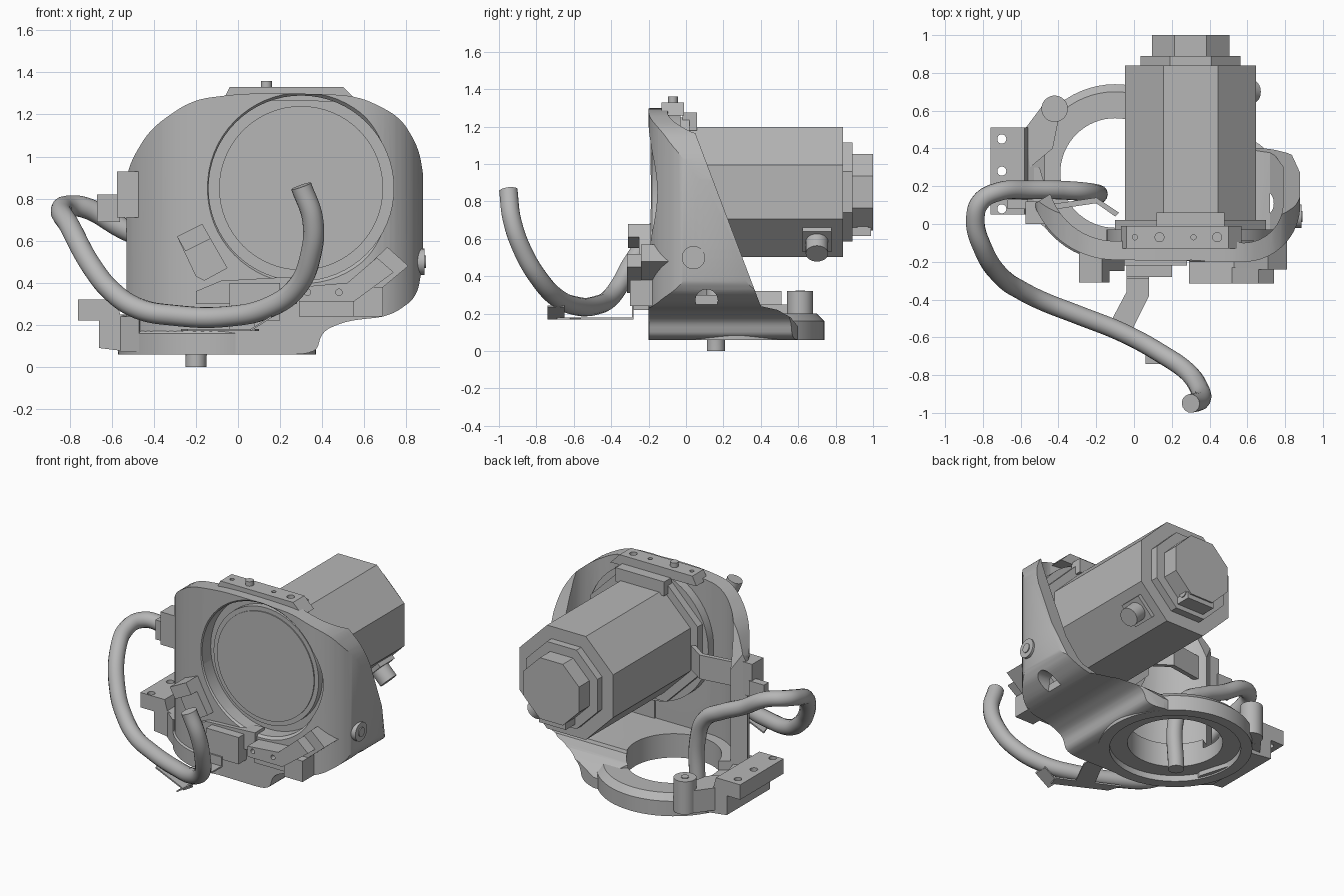
import bpy, bmesh, math
from mathutils import Vector, Matrix

cube = bpy.data.objects.get("Cube")
if cube:
    bpy.data.objects.remove(cube)

GREY = (0.47, 0.47, 0.47, 1)
metal = bpy.data.materials.new("plain_grey")
metal.use_nodes = True
metal.diffuse_color = GREY
metal.node_tree.nodes["Principled BSDF"].inputs["Base Color"].default_value = GREY


def finish(bm, name):
    bmesh.ops.recalc_face_normals(bm, faces=bm.faces)
    mesh = bpy.data.meshes.new(name)
    bm.to_mesh(mesh)
    bm.free()
    obj = bpy.data.objects.new(name, mesh)
    bpy.context.collection.objects.link(obj)
    mesh.materials.append(metal)
    return obj


def prism(name, pts, axis, lo, hi):
    """Extrude a 2D outline along an axis."""
    place = {"x": lambda a, b, h: (h, a, b),
             "y": lambda a, b, h: (a, h, b),
             "z": lambda a, b, h: (a, b, h)}[axis]
    bm = bmesh.new()
    face = bm.faces.new([bm.verts.new(place(a, b, lo)) for a, b in pts])
    ext = bmesh.ops.extrude_face_region(bm, geom=[face])["geom"]
    shift = Vector(place(0, 0, hi - lo))
    bmesh.ops.translate(bm, vec=shift, verts=[g for g in ext if isinstance(g, bmesh.types.BMVert)])
    return finish(bm, name)


def box(name, x, y, z):
    return prism(name, [(x[0], y[0]), (x[1], y[0]), (x[1], y[1]), (x[0], y[1])], "z", *z)


def rod(name, start, end, r, sides=32, r2=None, turn=0):
    """Cylinder between two points."""
    a, b = Vector(start), Vector(end)
    bm = bmesh.new()
    rot = (b - a).to_track_quat("Z", "Y").to_matrix().to_4x4()
    bmesh.ops.create_cone(bm, cap_ends=True, segments=sides, radius1=r,
                          radius2=r if r2 is None else r2, depth=(b - a).length,
                          matrix=Matrix.Translation((a + b) / 2) @ rot @ Matrix.Rotation(turn, 4, "Z"))
    return finish(bm, name)


def bake(obj):
    """Turn the object with its modifiers into a plain mesh."""
    bpy.context.view_layer.update()
    graph = bpy.context.evaluated_depsgraph_get()
    mesh = bpy.data.meshes.new_from_object(obj.evaluated_get(graph))
    obj.modifiers.clear()
    obj.data = mesh


def combine(obj, *tools, op="DIFFERENCE"):
    for tool in tools:
        mod = obj.modifiers.new("cut", "BOOLEAN")
        mod.operation, mod.solver, mod.object = op, "EXACT", tool
        bake(obj)
        bpy.data.objects.remove(tool)


def arc(cx, cy, r, a0, a1, n=16):
    angles = [math.radians(a0 + (a1 - a0) * i / n) for i in range(n + 1)]
    return [(cx + r * math.cos(a), cy + r * math.sin(a)) for a in angles]


def rounded(pts, passes=3):
    """Corner cutting for a smooth closed outline."""
    for _ in range(passes):
        new = []
        for (a, b), (c, d) in zip(pts, pts[1:] + pts[:1]):
            new += [(a * .8 + c * .2, b * .8 + d * .2), (a * .2 + c * .8, b * .2 + d * .8)]
        pts = new
    return pts


BX, BY = -0.1, 0.27        # base ring centre
MX, MZ = 0.3, 0.85         # motor axis

# Housing: plan, front and side outlines intersected, then hollowed
plan = arc(BX, BY, 0.46, 201, 270) + [(0.45, -0.2)] + \
    arc(0.58, 0.1, 0.3, 270, 360) + [(0.88, 0.27), (0.82, 0.4), (0.5, 0.53), (0.2, 0.62), (0.1, 0.5)]
outline = rounded([(-0.6, 0.06), (0.1, 0.06), (0.37, 0.06), (0.4, 0.17), (0.52, 0.22), (0.72, 0.24),
                   (0.85, 0.33), (0.88, 0.5), (0.89, 0.85), (0.86, 1.04), (0.77, 1.19), (0.57, 1.29),
                   (0.3, 1.3), (0.02, 1.3), (-0.22, 1.27), (-0.42, 1.13), (-0.53, 0.94),
                   (-0.57, 0.6), (-0.57, 0.2)])
housing = prism("housing", plan, "z", 0.06, 1.4)
combine(housing, prism("front_cut", outline, "y", -0.5, 0.8),
        prism("side_cut", [(-0.3, 0), (0.6, 0), (0.6, 0.13), (0.56, 0.18), (0.49, 0.22), (0.4, 0.24),
                           (0.01, 1.27), (0, 1.4), (-0.3, 1.4)], "x", -1, 1), op="INTERSECT")
inner = [(-0.46, 1), (-0.46, BY)] + arc(BX, BY, 0.36, 180, 270) + [(0.5, -0.09)] + \
    arc(0.58, 0.11, 0.21, 270, 360, 8) + [(0.79, 0.3), (0.7, 0.43), (0.7, 1)]
hollow = prism("hollow", inner, "z", 0.2, 2)
combine(hollow, prism("hollow_floor", [(-0.6, 0.26), (0.62, 0.26), (0.72, 0.3), (0.8, 0.42), (0.8, 1.9),
                                       (-0.6, 1.9)], "y", -1, 1.1), op="INTERSECT")
combine(housing, hollow,
        rod("opening", (MX, -0.5, MZ), (MX, 0.1, MZ), 0.44, 64),
        rod("opening_chamfer", (MX, -0.21, MZ), (MX, -0.17, MZ), 0.465, 64, 0.43),
        rod("bore", (BX, BY, 0), (BX, BY, 0.5), 0.29, 64),
        rod("recess", (BX, BY, 0), (BX, BY, 0.1), 0.4, 64),
        rod("side_hole", (0.72, 0.11, 0.27), (1, 0.11, 0.27), 0.06))

# Base ring with a sloped shoulder and a wide recess underneath
base = rod("base_ring", (BX, BY, 0.06), (BX, BY, 0.16), 0.47, 64)
shoulder = rod("base_shoulder", (BX, BY, 0.16), (BX, BY, 0.2), 0.47, 64, 0.43)
combine(base, rod("recess", (BX, BY, 0), (BX, BY, 0.1), 0.4, 64))
for part in (base, shoulder):
    combine(part, rod("bore", (BX, BY, 0), (BX, BY, 0.5), 0.29, 64))
rod("base_boss", (-0.42, 0.61, 0.1), (-0.42, 0.61, 0.32), 0.07)
rod("base_boss_screw", (-0.42, 0.61, 0.3), (-0.42, 0.61, 0.325), 0.025)
prism("base_boss_arm", [(-0.58, 0.5), (-0.49, 0.62), (-0.4, 0.55), (-0.43, 0.4), (-0.55, 0.3)],
      "z", 0.1, 0.25)

# Side mounting bracket
bracket = prism("side_bracket", [(-0.76, 0.22), (-0.66, 0.22), (-0.66, 0.09), (-0.5, 0.07), (-0.47, 0.22),
                                 (-0.56, 0.25), (-0.58, 0.32), (-0.76, 0.32)], "y", 0.05, 0.51)
combine(bracket, *[rod("hole", (-0.7, y, 0), (-0.7, y, 0.5), 0.024) for y in (0.08, 0.28, 0.45)])
prism("side_bracket_foot", [(-0.57, 0.06), (-0.47, -0.02), (-0.44, 0.1), (-0.5, 0.3), (-0.57, 0.3)],
      "z", 0.07, 0.24)

# Motor
EIGHTH = math.pi / 8


def octagon(name, apothem, y0, y1):
    return rod(name, (MX, y0, MZ), (MX, y1, MZ), apothem / math.cos(EIGHTH), 8, turn=EIGHTH)


octagon("motor_flange", 0.4, -0.08, 0.02)
box("motor_flange_tab", (0.12, 0.48), (-0.02, 0.06), (1.18, 1.275))
octagon("motor_body", 0.347, 0.01, 0.84)
octagon("motor_end_plate", 0.265, 0.83, 0.89)
octagon("motor_end_cap", 0.205, 0.88, 1.0)
box("motor_end_block", (0.2, 0.4), (0.88, 0.99), (0.615, 0.73))
rod("motor_end_socket", (0.4, 0.945, 0.67), (0.406, 0.945, 0.67), 0.03)
rod("motor_seat_ring", (MX, -0.09, MZ), (MX, -0.03, MZ), 0.445, 64)
rod("motor_face", (MX, -0.13, MZ), (MX, 0, MZ), 0.39, 64)
rod("motor_face_disc", (MX, -0.137, MZ), (MX, -0.12, MZ), 0.36, 64)

# Motor connector on the lower slanted face
corner, out = Vector((0.544, 0.7, 0.606)), Vector((1, 0, -1)).normalized()
rod("connector_pad", corner - out * 0.03, corner + out * 0.03, 0.11, 4, turn=math.pi / 4)
rod("connector_plug", corner, corner + out * 0.12, 0.06)

# Top mounting block
top = prism("top_block", [(-0.07, 1.27), (0.57, 1.26), (0.5, 1.33), (-0.04, 1.33)], "y", -0.13, -0.01)
combine(top, *[rod("hole", (x, -0.07, 1.29), (x, -0.07, 1.5), r)
               for x, r in ((0.005, 0.014), (0.315, 0.014), (0.44, 0.024))])
rod("top_peg", (0.135, -0.07, 1.3), (0.135, -0.07, 1.36), 0.026)

# Front lower blocks
prism("front_bar", [(0.29, 0.24), (0.69, 0.24), (0.69, 0.38), (0.81, 0.48), (0.71, 0.57),
                    (0.53, 0.4), (0.29, 0.38)], "y", -0.24, -0.08)
box("front_bar_foot", (0.55, 0.69), (-0.3, -0.2), (0.24, 0.38))
plate = prism("front_bar_plate", [(0.29, 0.31), (0.55, 0.31), (0.74, 0.45), (0.66, 0.52),
                                  (0.52, 0.4), (0.29, 0.38)], "y", -0.315, -0.23)
combine(plate, *[rod("hole", (x, -0.4, 0.355), (x, -0.28, 0.355), 0.015) for x in (0.33, 0.48)])
prism("front_step", [(-0.2, 0.3), (0.28, 0.3), (0.28, 0.43), (-0.08, 0.41), (-0.2, 0.36)],
      "y", -0.22, -0.12)
box("front_step_block", (-0.04, 0.2), (-0.28, -0.19), (0.22, 0.4))
prism("front_clip", [(-0.29, 0.62), (-0.17, 0.68), (-0.05, 0.47), (-0.16, 0.41), (-0.2, 0.43)],
      "y", -0.25, -0.1)
prism("front_clip_head", [(-0.29, 0.62), (-0.17, 0.68), (-0.13, 0.61), (-0.25, 0.55)], "y", -0.31, -0.2)

# Left side clamp for the hose
box("clamp_block", (-0.575, -0.46), (0.0, 0.12), (0.71, 0.93))
box("clamp_arm", (-0.67, -0.56), (0.08, 0.13), (0.69, 0.82))
prism("clamp_sheet", [(-0.47, 0.1), (-0.2, 0.14), (-0.08, 0.06), (-0.1, 0.04), (-0.2, 0.11), (-0.47, 0.07)],
      "z", 0.74, 0.9)

# Side screw
rod("side_screw_seat", (0.82, 0.04, 0.5), (0.887, 0.04, 0.5), 0.062)
rod("side_screw", (0.87, 0.04, 0.5), (0.893, 0.04, 0.5), 0.03)

# Hose support strap and cradle
prism("strap", [(-0.04, -0.28), (0.08, -0.28), (0.08, -0.38), (-0.02, -0.58), (-0.13, -0.53),
                (-0.04, -0.36)], "z", 0.17, 0.18)
box("strap_tab", (-0.04, 0.08), (-0.29, -0.28), (0.17, 0.24))
prism("cradle", [(-0.27, -0.44), (-0.24, -0.53), (0.08, -0.69), (0.1, -0.62)], "z", 0.17, 0.18)
prism("cradle_wing", [(0.06, 0.17), (0.16, 0.235), (0.16, 0.245), (0.06, 0.18)], "y", -0.74, -0.65)

# Hose
path = [(-0.2, 0.16, 0), (-0.2, 0.16, 0.35), (-0.26, 0.17, 0.5), (-0.4, 0.18, 0.59), (-0.55, 0.18, 0.66),
        (-0.72, 0.17, 0.755), (-0.81, 0.12, 0.765), (-0.84, 0.03, 0.745), (-0.8, -0.13, 0.67),
        (-0.69, -0.29, 0.47), (-0.6, -0.35, 0.36), (-0.48, -0.41, 0.28), (-0.3, -0.48, 0.245),
        (-0.05, -0.58, 0.24), (0.15, -0.69, 0.285), (0.28, -0.78, 0.38), (0.345, -0.87, 0.53),
        (0.355, -0.93, 0.7), (0.3, -0.95, 0.86)]
curve = bpy.data.curves.new("hose_path", "CURVE")
curve.dimensions, curve.bevel_depth, curve.bevel_resolution = "3D", 0.05, 5
curve.use_fill_caps = True
spline = curve.splines.new("BEZIER")
spline.bezier_points.add(len(path) - 1)
for point, co in zip(spline.bezier_points, path):
    point.co = co
    point.handle_left_type = point.handle_right_type = "AUTO"
guide = bpy.data.objects.new("hose_guide", curve)
bpy.context.collection.objects.link(guide)
bpy.context.view_layer.update()
graph = bpy.context.evaluated_depsgraph_get()
hose = bpy.data.objects.new("hose", bpy.data.meshes.new_from_object(guide.evaluated_get(graph)))
bpy.context.collection.objects.link(hose)
hose.data.materials.clear()
hose.data.materials.append(metal)
bpy.data.objects.remove(guide)

# Smooth shading with sharp edges kept
bpy.ops.object.select_all(action="DESELECT")
for obj in bpy.context.collection.objects:
    if obj.type == "MESH" and metal.name in obj.data.materials:
        obj.select_set(True)
        bpy.context.view_layer.objects.active = obj
bpy.ops.object.shade_smooth_by_angle(angle=math.radians(30))
